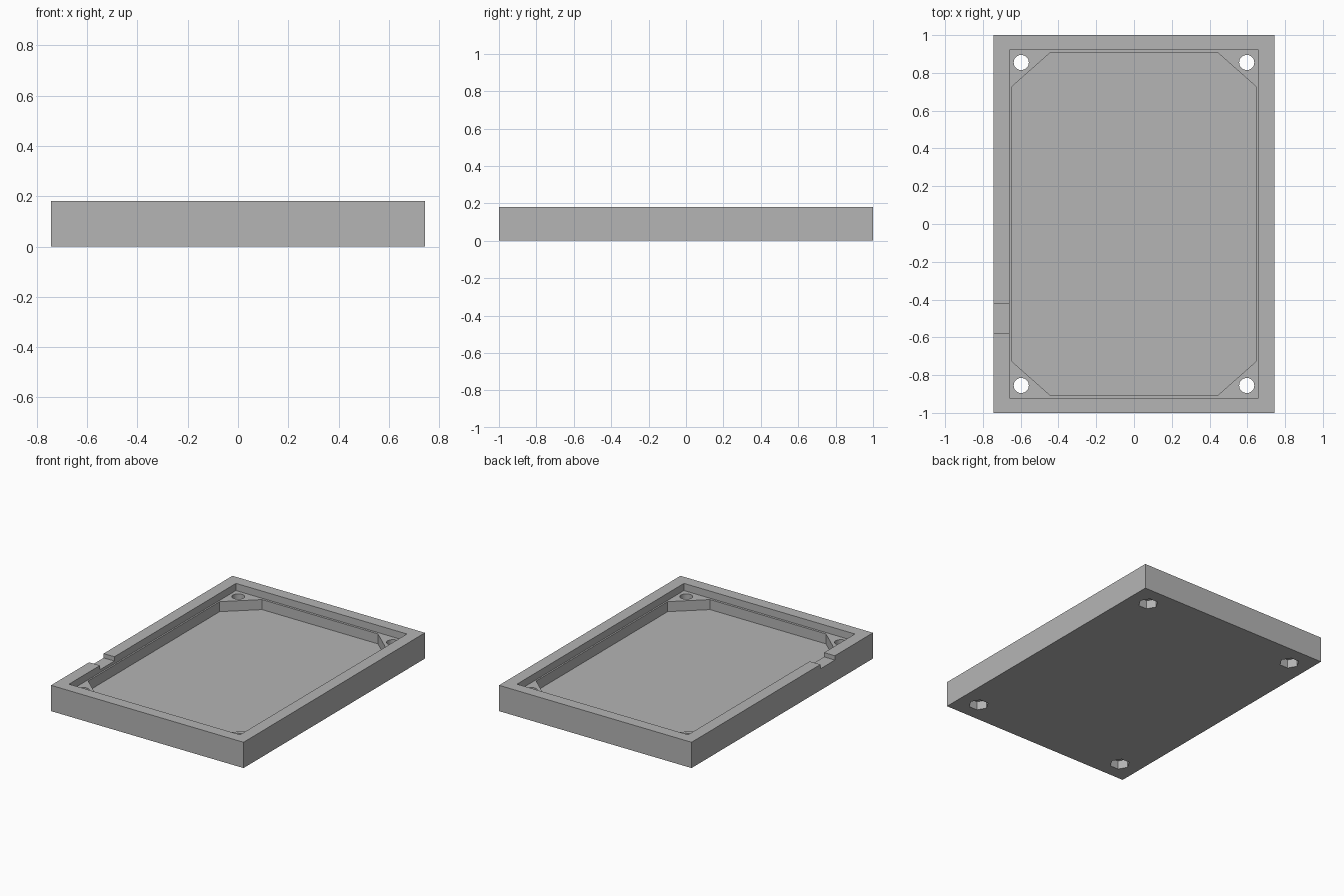
import bpy, bmesh, math

cube = bpy.data.objects.get("Cube")
if cube:
    bpy.data.objects.remove(cube, do_unlink=True)

HALF_X, HALF_Y, HEIGHT = 0.743, 1.0, 0.18
LEDGE_Z, FLOOR_Z, NOTCH_Z = 0.13, 0.06, 0.15
HOLE_X, HOLE_Y = 0.597, 0.855
NUT_DEPTH = 0.06

grey = bpy.data.materials.new("plain grey")
grey.use_nodes = True
colour = (0.46, 0.46, 0.46, 1)
grey.diffuse_color = colour
grey.node_tree.nodes["Principled BSDF"].inputs["Base Color"].default_value = colour


def prism(name, outline, z0, z1):
    """Extrude a flat outline from z0 up to z1."""
    bm = bmesh.new()
    base = bm.faces.new([bm.verts.new((x, y, z0)) for x, y in outline])
    top = bmesh.ops.extrude_face_region(bm, geom=[base])["geom"]
    verts = [v for v in top if isinstance(v, bmesh.types.BMVert)]
    bmesh.ops.translate(bm, verts=verts, vec=(0, 0, z1 - z0))
    bmesh.ops.recalc_face_normals(bm, faces=bm.faces)
    mesh = bpy.data.meshes.new(name)
    bm.to_mesh(mesh)
    bm.free()
    mesh.materials.append(grey)
    obj = bpy.data.objects.new(name, mesh)
    bpy.context.collection.objects.link(obj)
    return obj


def rectangle(x0, x1, y0, y1):
    return [(x0, y0), (x1, y0), (x1, y1), (x0, y1)]


def polygon(cx, cy, radius, sides):
    angles = [math.tau * i / sides for i in range(sides)]
    return [(cx + radius * math.cos(a), cy + radius * math.sin(a)) for a in angles]


def cut(target, cutter):
    """Subtract the cutter, then discard it."""
    cutter.hide_render = True
    mod = target.modifiers.new(cutter.name, "BOOLEAN")
    mod.operation = "DIFFERENCE"
    mod.solver = "EXACT"
    mod.object = cutter
    bpy.context.view_layer.objects.active = target
    bpy.ops.object.modifier_apply(modifier=mod.name)
    bpy.data.objects.remove(cutter, do_unlink=True)


# Solid block of the tray
tray = prism("tray", rectangle(-HALF_X, HALF_X, -HALF_Y, HALF_Y), 0, HEIGHT)

# Shallow recess that leaves the rim and the ledge
cut(tray, prism("recess", rectangle(-0.66, 0.66, -0.92, 0.92), LEDGE_Z, HEIGHT + 0.1))

# Deep pocket with cut corners that leave four screw posts
px, py, cx, cy = 0.649, 0.904, 0.447, 0.725
corner = [(px, cy), (cx, py)]
pocket = (corner + [(-x, y) for x, y in reversed(corner)]
          + [(-x, -y) for x, y in corner] + [(x, -y) for x, y in reversed(corner)])
cut(tray, prism("pocket", pocket, FLOOR_Z, HEIGHT + 0.1))

# Cable notch through the right rim
cut(tray, prism("notch", rectangle(-HALF_X - 0.1, -0.65, -0.58, -0.42), NOTCH_Z, HEIGHT + 0.1))

# Screw holes with hexagonal nut pockets underneath
for sx in (-1, 1):
    for sy in (-1, 1):
        x, y = sx * HOLE_X, sy * HOLE_Y
        cut(tray, prism("screw_hole", polygon(x, y, 0.04, 32), -0.1, HEIGHT + 0.1))
        cut(tray, prism("nut_pocket", polygon(x, y, 0.065, 6), -0.1, NUT_DEPTH))

# Flat panels with smooth screw holes
bpy.ops.object.select_all(action="DESELECT")
tray.select_set(True)
bpy.context.view_layer.objects.active = tray
bpy.ops.object.shade_smooth_by_angle(angle=math.radians(30))
